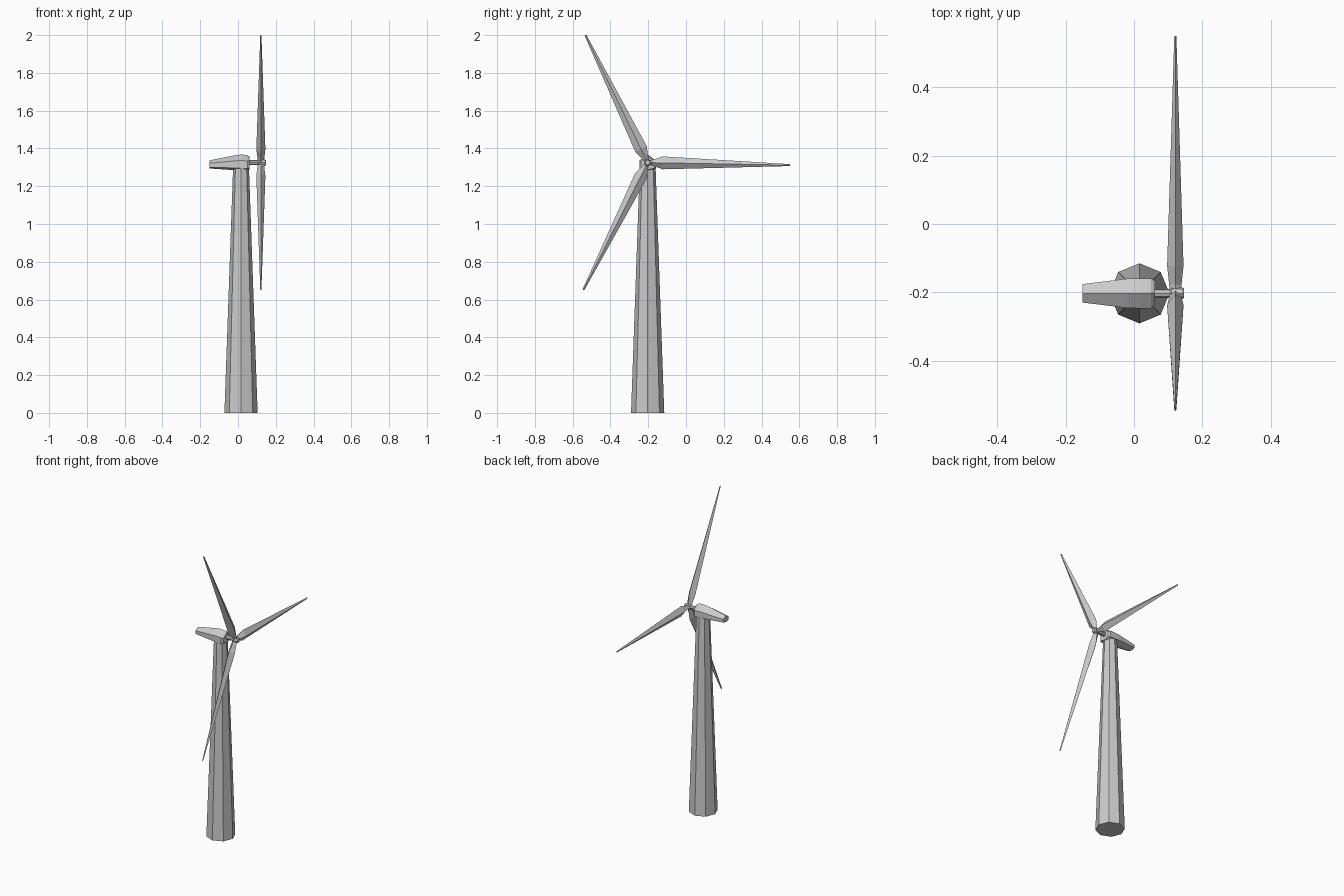
import bpy, bmesh
from math import sin, cos, pi, radians
from mathutils import Vector

if "Cube" in bpy.data.objects:
    bpy.data.objects.remove(bpy.data.objects["Cube"])

CY, HUB_Z, ROTOR_X = -0.203, 1.325, 0.121


def loft(name, rings):
    """Skin a list of equal-sized point rings and cap both ends."""
    bm = bmesh.new()
    loops = [[bm.verts.new(p) for p in ring] for ring in rings]
    n = len(loops[0])
    for a, b in zip(loops, loops[1:]):
        for i in range(n):
            j = (i + 1) % n
            bm.faces.new((a[i], a[j], b[j], b[i]))
    bm.faces.new(loops[0])
    bm.faces.new(loops[-1])
    bmesh.ops.recalc_face_normals(bm, faces=bm.faces)
    mesh = bpy.data.meshes.new(name)
    bm.to_mesh(mesh)
    bm.free()
    obj = bpy.data.objects.new(name, mesh)
    bpy.context.collection.objects.link(obj)
    return obj


def octagon(r):
    return [(r * cos(i * pi / 4), r * sin(i * pi / 4)) for i in range(8)]


# tapered eight-sided tower
loft("tower", [[(0.016 + u, CY + v, z) for u, v in octagon(r)]
               for r, z in ((0.088, 0), (0.042, 1.30))])

# nacelle: ridged sections along x (x, half width, bottom, top)
rings = []
for x, w, lo, hi in ((-0.151, 0.027, 1.294, 1.337),
                     (-0.019, 0.043, 1.285, 1.363),
                     (0.017, 0.044, 1.282, 1.368),
                     (0.050, 0.044, 1.282, 1.364),
                     (0.061, 0.036, 1.287, 1.356)):
    section = ((0, 1), (w, 0.63), (w, 0.15), (0, 0), (-w, 0.15), (-w, 0.63))
    rings.append([(x, CY + u, lo + f * (hi - lo)) for u, f in section])
loft("nacelle", rings)

# rotor shaft with its slightly wider nose
loft("rotor_shaft", [[(x, CY + u, HUB_Z + v) for u, v in octagon(r)]
                     for x, r in ((0.04, 0.013), (0.105, 0.013),
                                  (0.110, 0.018), (0.140, 0.018),
                                  (0.147, 0.013))])

# three blades, each a diamond section (distance, half chord, half thickness)
stations = ((0.0, 0.012, 0.017), (0.025, 0.015, 0.018),
            (0.08, 0.034, 0.024), (0.754, 0.005, 0.003))
for k, (angle, length) in enumerate(((-1, 0.754), (116, 0.751), (243.2, 0.755))):
    a = radians(angle)
    along = Vector((0, cos(a), sin(a)))
    across = Vector((0, -sin(a), cos(a)))
    thick = Vector((1, 0, 0))
    hub = Vector((ROTOR_X, CY, HUB_Z))
    rings = []
    for d, c, t in stations:
        p = hub + along * d * length / 0.754
        rings.append([p + across * c, p + thick * t,
                      p - across * c, p - thick * t])
    loft(f"blade_{k + 1}", rings)
